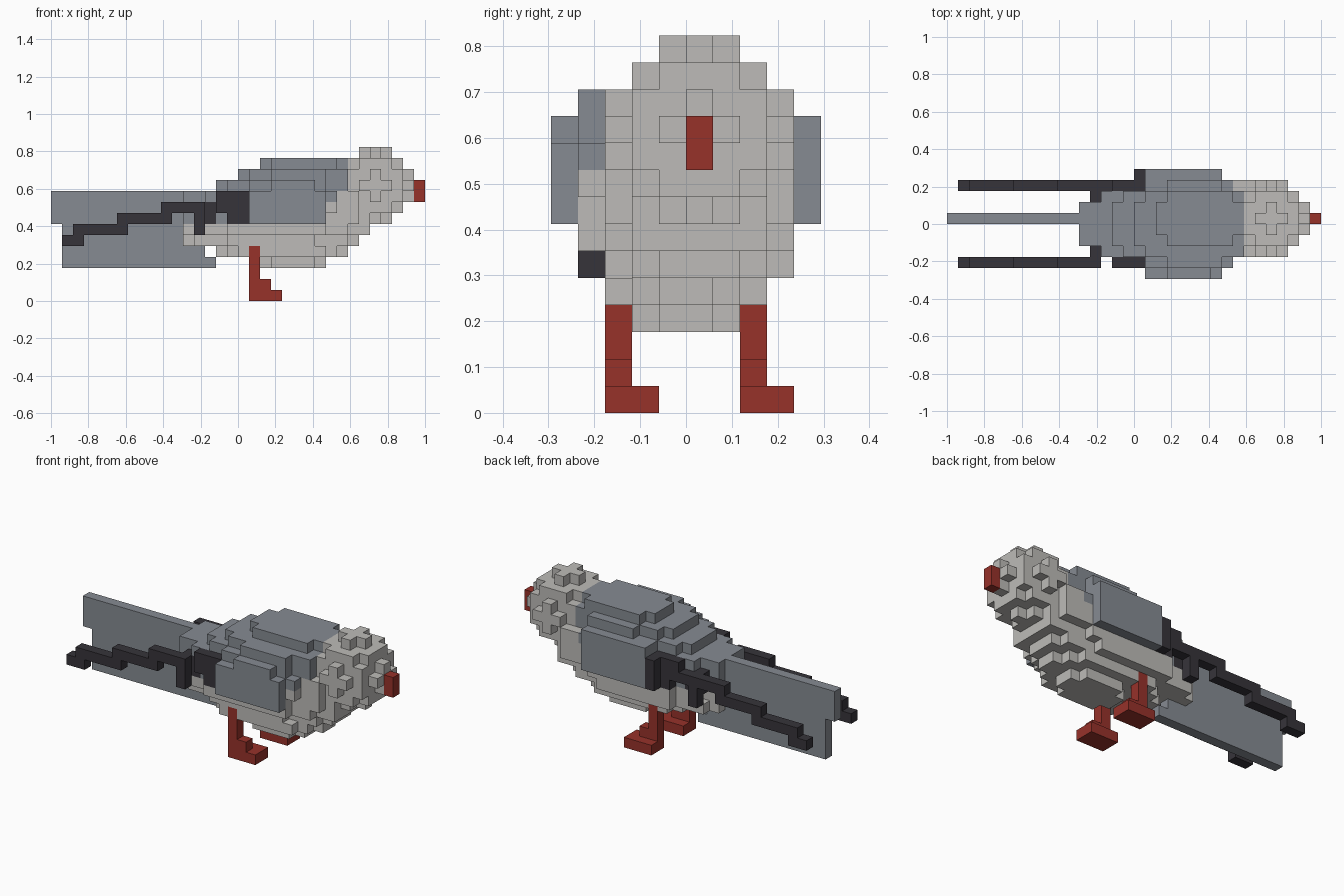
import bpy
import bmesh
from itertools import product
from mathutils import Vector

cube = bpy.data.objects.get("Cube")
if cube:
    bpy.data.objects.remove(cube, do_unlink=True)

CELL = 2 / 34                                   # edge length of one block
ORIGIN = Vector((-1, -5 * CELL, 0))


def material(name, rgb):
    mat = bpy.data.materials.new(name)
    mat.use_nodes = True
    mat.diffuse_color = (*rgb, 1)
    mat.node_tree.nodes["Principled BSDF"].inputs["Base Color"].default_value = (*rgb, 1)
    return mat


LIGHT = material("pale_grey", (0.51, 0.50, 0.48))
GREY = material("slate_grey", (0.24, 0.26, 0.29))
DARK = material("charcoal", (0.037, 0.034, 0.042))
RED = material("brick_red", (0.31, 0.032, 0.023))


def box(x, y, z):
    """Cells of a block; each argument is a (start, end) range."""
    return set(product(range(*x), range(*y), range(*z)))


def ball(center, limit):
    """Cells whose squared distance from the centre cell is within the limit."""
    reach = range(-4, 5)
    return {tuple(c + d for c, d in zip(center, off))
            for off in product(reach, reach, reach)
            if sum(d * d for d in off) <= limit}


def oval(x0, x1, y0, y1, z):
    """One oval layer of cells."""
    rx, ry = (x1 - x0) / 2, (y1 - y0) / 2
    return {(x, y, z) for x in range(x0, x1) for y in range(y0, y1)
            if ((x + 0.5 - x0) / rx - 1) ** 2 + ((y + 0.5 - y0) / ry - 1) ** 2 <= 1.05}


taken = set()


def build(name, cells, mats, rule=lambda cell: 0):
    """Turn the free cells into a closed skin of square faces."""
    cells = cells - taken
    taken.update(cells)
    bm = bmesh.new()
    for cell in sorted(cells):
        for axis, side in product(range(3), (0, 1)):
            near = list(cell)
            near[axis] += 2 * side - 1
            if tuple(near) in cells:
                continue
            u, v = (axis + 1) % 3, (axis + 2) % 3
            corners = []
            for du, dv in ((0, 0), (1, 0), (1, 1), (0, 1)):
                p = Vector(cell)
                p[axis] += side
                p[u] += du
                p[v] += dv
                corners.append(bm.verts.new(ORIGIN + p * CELL))
            face = bm.faces.new(corners if side else corners[::-1])
            face.material_index = rule(cell)
    bmesh.ops.remove_doubles(bm, verts=bm.verts, dist=CELL / 100)
    mesh = bpy.data.meshes.new(name)
    bm.to_mesh(mesh)
    bm.free()
    for mat in mats:
        mesh.materials.append(mat)
    obj = bpy.data.objects.new(name, mesh)
    bpy.context.collection.objects.link(obj)


# Legs with stepped feet
for name, y, toe in (("right_leg", 2, 4), ("left_leg", 7, 9)):
    build(name, box((18, 19), (y, y + 1), (0, 5)) | box((18, 20), (y, y + 1), (1, 2))
          | box((18, 21), (y, toe), (0, 1)), [RED])

# Long dark flight feathers, stepping down toward the tail
for name, y, inner in (("right_flight_feathers", 1, 2), ("left_flight_feathers", 8, 7)):
    row = (y, y + 1)
    cells = set()
    for z, start, end in ((5, 1, 3), (6, 2, 7), (7, 6, 11), (8, 10, 14)):
        cells |= box((start, end), row, (z, z + 1))
    cells |= box((15, 18), row, (8, 10)) | box((16, 18), row, (7, 10))
    cells |= box((13, 14), row, (6, 9))
    cells |= box((13, 15), (inner, inner + 1), (7, 9))
    if y == 8:
        cells |= box((14, 15), row, (8, 9)) | box((17, 18), (9, 10), (7, 10))
    build(name, cells, [DARK])

# Folded wing covers
build("right_wing", box((18, 25), (0, 1), (7, 10)) | box((20, 24), (0, 1), (10, 11)), [GREY])
build("left_wing", box((18, 25), (9, 10), (7, 11)), [GREY])

# Beak
build("beak", box((33, 34), (5, 6), (9, 11)), [RED])

# Body of oval layers, with rounded chest and head
layers = [(19, 25, 3, 7), (15, 27, 2, 8), (12, 28, 2, 9), (12, 29, 1, 9), (12, 29, 1, 9),
          (12, 30, 1, 9), (12, 30, 1, 9), (15, 28, 1, 9), (17, 28, 1, 9), (19, 27, 3, 8)]
body = ball((26, 5, 8), 12) | ball((29, 5, 10), 10)
for z, layer in enumerate(layers, 3):
    body |= oval(*layer, z)


def back_colour(cell):
    x, y, z = cell
    return int((z >= 9 and x < 26 + (z > 9)) or (z >= 7 and x < 17))


build("body", body, [LIGHT, GREY], back_colour)

# Thin upright tail fan
build("tail", box((0, 15), (5, 6), (7, 10)) | box((1, 14), (5, 6), (3, 7))
      | box((14, 15), (5, 6), (3, 4)), [GREY])
